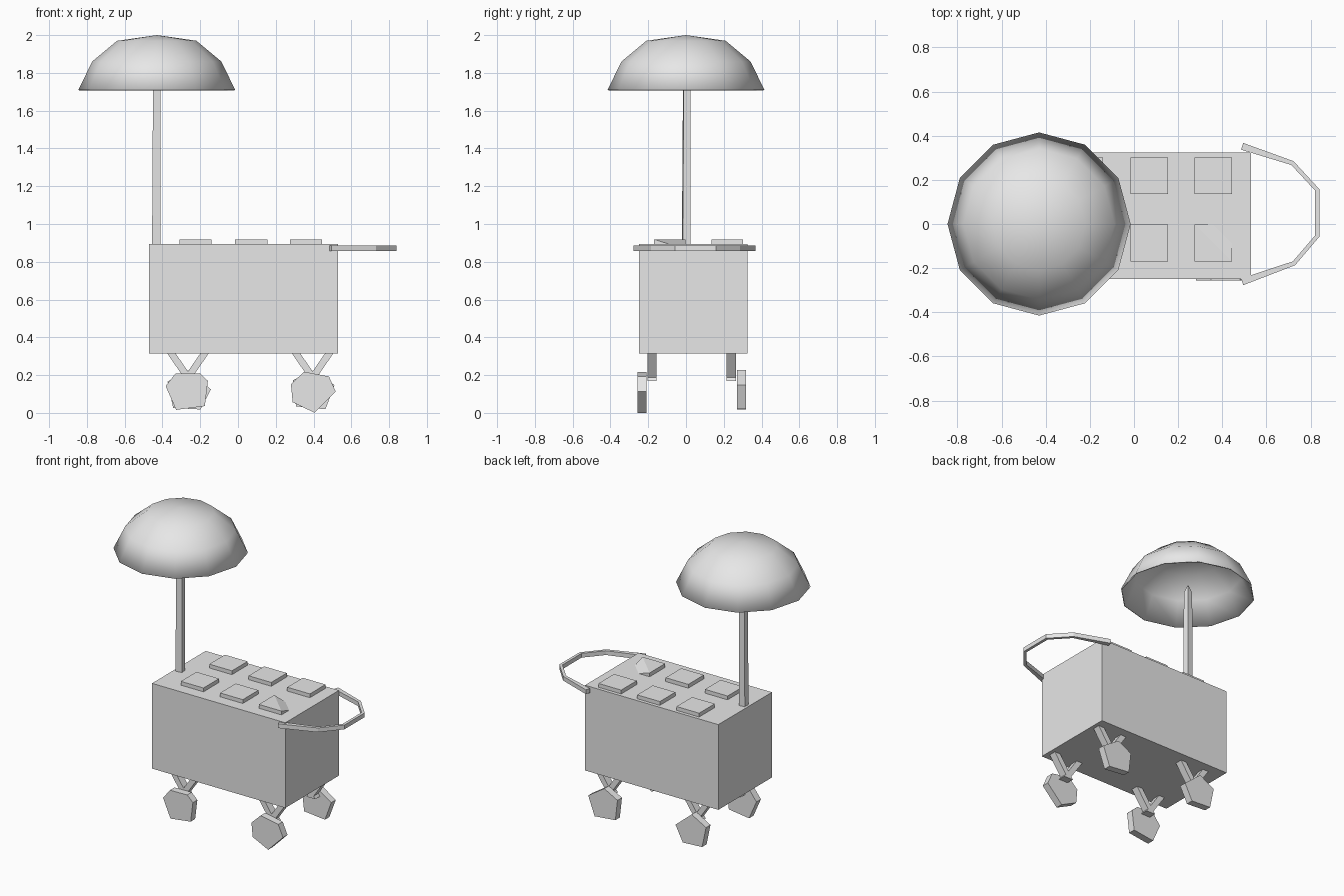
import bpy, bmesh, math
from mathutils import Vector

if "Cube" in bpy.data.objects:
    bpy.data.objects.remove(bpy.data.objects["Cube"])

grey = bpy.data.materials.new("plain grey")
grey.use_nodes = True
grey.diffuse_color = (0.8, 0.8, 0.8, 1)
grey.node_tree.nodes["Principled BSDF"].inputs["Base Color"].default_value = (0.8, 0.8, 0.8, 1)


def finish(bm, name):
    bmesh.ops.recalc_face_normals(bm, faces=bm.faces)
    mesh = bpy.data.meshes.new(name)
    bm.to_mesh(mesh)
    bm.free()
    mesh.materials.append(grey)
    obj = bpy.data.objects.new(name, mesh)
    bpy.context.collection.objects.link(obj)
    return obj


def box(low, high):
    bm = bmesh.new()
    bmesh.ops.create_cube(bm, size=1)
    for v in bm.verts:
        for i in range(3):
            v.co[i] = low[i] if v.co[i] < 0 else high[i]
    return bm


def loft(name, rings):
    """Skin a row of equal rings and cap both ends."""
    bm = bmesh.new()
    loops = [[bm.verts.new(p) for p in ring] for ring in rings]
    for a, b in zip(loops, loops[1:]):
        for i in range(len(a)):
            j = (i + 1) % len(a)
            bm.faces.new((a[i], a[j], b[j], b[i]))
    bm.faces.new(loops[0])
    bm.faces.new(loops[-1])
    return finish(bm, name)


# Cart body
finish(box((-0.47, -0.25, 0.315), (0.53, 0.325, 0.893)), "cart_body")

# Lids on the worktop; the front end one has a sunken corner
for row, y in (("front", -0.17), ("back", 0.135)):
    for n, x in enumerate((-0.31, -0.015, 0.275)):
        bm = box((x, y, 0.866), (x + 0.17, y + 0.167, 0.919))
        if row == "front" and n == 2:
            corner = max(bm.verts, key=lambda v: sum(v.co))
            top = max(bm.faces, key=lambda f: f.calc_center_median().z)
            ends = [v for v in top.verts if v != corner
                    and not any(corner in e.verts for e in v.link_edges if e in top.edges and v is corner)]
            ends = [e.other_vert(corner) for e in corner.link_edges if e in top.edges]
            bmesh.ops.connect_verts(bm, verts=ends)
            corner.co.z = 0.866
            bmesh.ops.remove_doubles(bm, verts=bm.verts, dist=0.001)
        finish(bm, f"{row}_lid_{n + 1}")

# Push handle swept around the end of the cart
path = [Vector(p) for p in ((0.49, 0.352), (0.718, 0.276), (0.83, 0.155),
                            (0.83, -0.055), (0.725, -0.178), (0.49, -0.262))]
rings = []
for i, p in enumerate(path):
    along = path[min(i + 1, len(path) - 1)] - path[max(i - 1, 0)]
    side = Vector((along.y, -along.x)).normalized() * (0.016 if i in (0, 5) else 0.01)
    rings.append([(p.x + s * side.x, p.y + s * side.y, z)
                  for s, z in ((-1, 0.858), (1, 0.858), (1, 0.887), (-1, 0.887))])
loft("push_handle", rings)

# Slightly leaning pole with a pointed tip
rings = []
for z, x, y, r in ((0.87, -0.432, 0.001, 0.023), (1.72, -0.43, 0.004, 0.02), (1.77, -0.43, 0.004, 0.003)):
    rings.append([(x + r * a, y + r * b, z) for a, b in ((-1, -1), (1, -0.8), (0.8, 1), (-1, 0.8))])
loft("canopy_pole", rings)

# Twelve-sided hollow canopy
bm = bmesh.new()
previous = None
for radius, z in ((0.415, 1.71), (0.342, 1.86), (0.21, 1.97)):
    ring = [bm.verts.new((-0.43 + radius * math.cos(k * math.pi / 6),
                          radius * math.sin(k * math.pi / 6), z)) for k in range(12)]
    if previous:
        for k in range(12):
            j = (k + 1) % 12
            bm.faces.new((previous[k], previous[j], ring[j], ring[k]))
    previous = ring
peak = bm.verts.new((-0.43, 0, 2))
for k in range(12):
    bm.faces.new((previous[k], previous[(k + 1) % 12], peak))
canopy = finish(bm, "canopy")
shell = canopy.modifiers.new("thickness", "SOLIDIFY")
shell.thickness = 0.008
shell.offset = -1
canopy.data.shade_smooth()
bpy.context.view_layer.objects.active = canopy
canopy.select_set(True)
bpy.ops.object.shade_smooth_by_angle(angle=math.radians(60))
canopy.select_set(False)

# Chunky wheels, each hung from a V of two struts
wheels = (
    ("front_left", 0.395, -0.256, -0.18, (160, 112, 45, 0, -85, -150)),
    ("front_right", -0.265, -0.256, -0.18, (165, 123, 59, 30, -43, -121)),
    ("back_left", 0.395, 0.27, 0.24, (18, 92, 148, 224, 304)),
    ("back_right", -0.265, 0.27, 0.24, (6, 90, 152, 230, 303)),
)
for name, x, y, strut_y, angles in wheels:
    rings = []
    for depth in (0, 0.048):
        rings.append([(x + 0.122 * math.cos(math.radians(a)), y + depth,
                       0.113 + 0.113 * math.sin(math.radians(a))) for a in angles])
    loft(name + "_wheel", rings)
    for n, s in enumerate((-1, 1)):
        rings = []
        for dx, z in ((0.098, 0.33), (-0.012, 0.17)):
            rings.append([(x + s * dx + a * 0.022, strut_y + b * 0.025, z)
                          for a, b in ((-1, -1), (1, -1), (1, 1), (-1, 1))])
        loft(f"{name}_strut_{n + 1}", rings)
